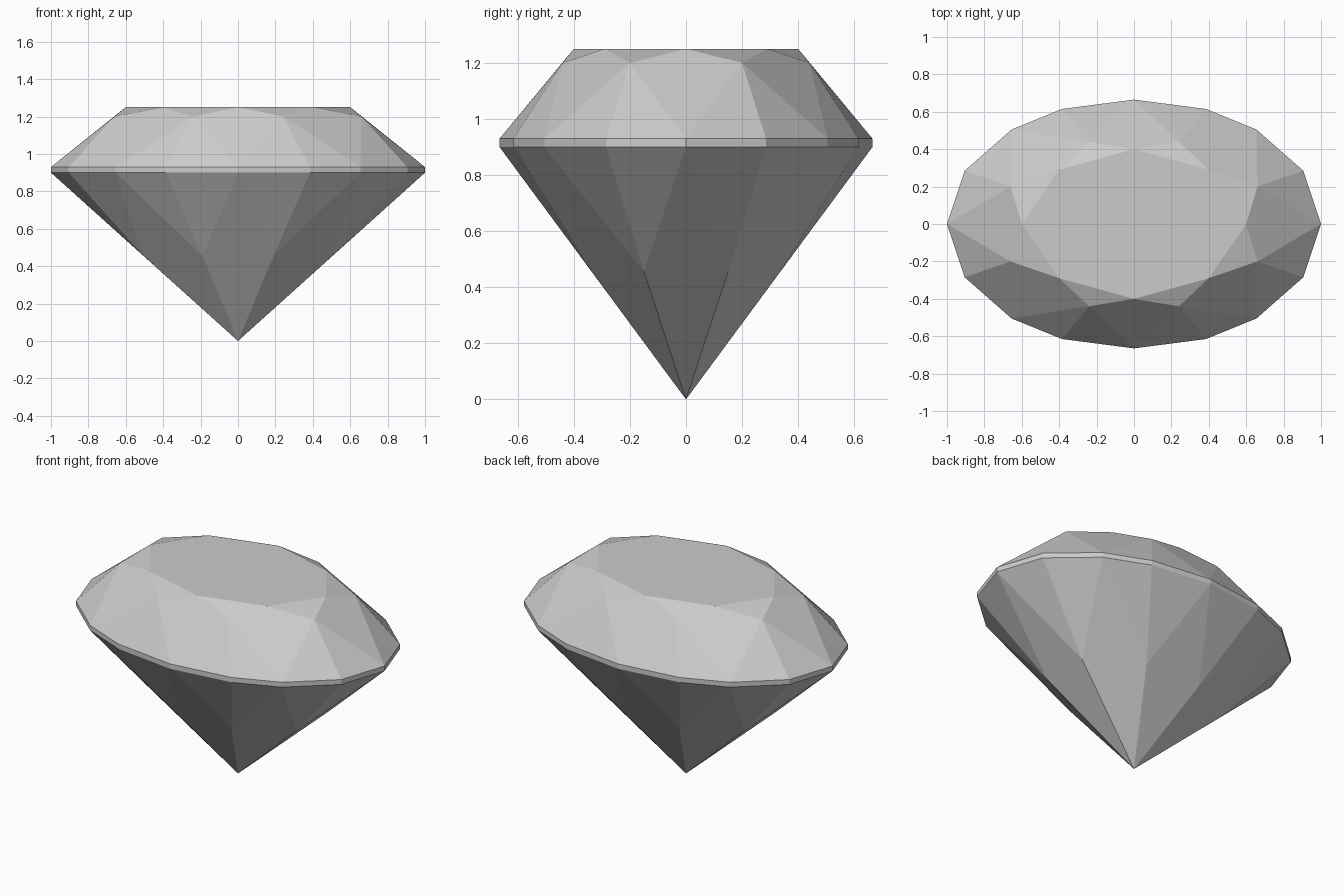
import bpy
import bmesh

cube = bpy.data.objects.get("Cube")
if cube:
    bpy.data.objects.remove(cube)

# One pale grey for the whole stone
grey = bpy.data.materials.new("pale grey")
grey.use_nodes = True
colour = (0.6, 0.6, 0.6, 1)
grey.diffuse_color = colour
grey.node_tree.nodes["Principled BSDF"].inputs["Base Color"].default_value = colour


def full_ring(quarter):
    """Mirror points of the +x +y quarter into a counter-clockwise ring."""
    half = quarter + [(-x, y) for x, y in reversed(quarter) if x > 0]
    return half + [(x, -y) for x, y in reversed(half) if y > 0]


def add_ring(bm, quarter, z):
    return [bm.verts.new((x, y, z)) for x, y in full_ring(quarter)]


bm = bmesh.new()
girdle = [(1, 0), (0.905, 0.285), (0.655, 0.505), (0.385, 0.615), (0, 0.665)]
table = add_ring(bm, [(0.6, 0), (0.4, 0.29), (0, 0.4)], 1.25)
star = add_ring(bm, [(0.66, 0.2), (0.24, 0.44)], 1.2)
upper = add_ring(bm, girdle, 0.93)
lower = add_ring(bm, girdle, 0.9)
pavilion = add_ring(bm, [(0.505, 0.15), (0.19, 0.336)], 0.455)
culet = bm.verts.new((0, 0, 0))

# Flat table on top
bm.faces.new(table)

for i in range(8):
    after = (i + 1) % 8
    a, b, c = 2 * i, 2 * i + 1, (2 * i + 2) % 16
    # Crown: star, kite and two girdle facets
    bm.faces.new((table[i], star[i], table[after]))
    bm.faces.new((table[i], star[i - 1], upper[a], star[i]))
    bm.faces.new((star[i], upper[a], upper[b]))
    bm.faces.new((star[i], upper[b], upper[c]))
    # Pavilion: long kite and two girdle facets
    bm.faces.new((culet, pavilion[i], lower[a], pavilion[i - 1]))
    bm.faces.new((pavilion[i], lower[b], lower[a]))
    bm.faces.new((pavilion[i], lower[c], lower[b]))

# Thin girdle band
for i in range(16):
    j = (i + 1) % 16
    bm.faces.new((upper[i], lower[i], lower[j], upper[j]))

bmesh.ops.recalc_face_normals(bm, faces=bm.faces)
mesh = bpy.data.meshes.new("gemstone")
bm.to_mesh(mesh)
bm.free()
mesh.materials.append(grey)
gem = bpy.data.objects.new("gemstone", mesh)
bpy.context.collection.objects.link(gem)
